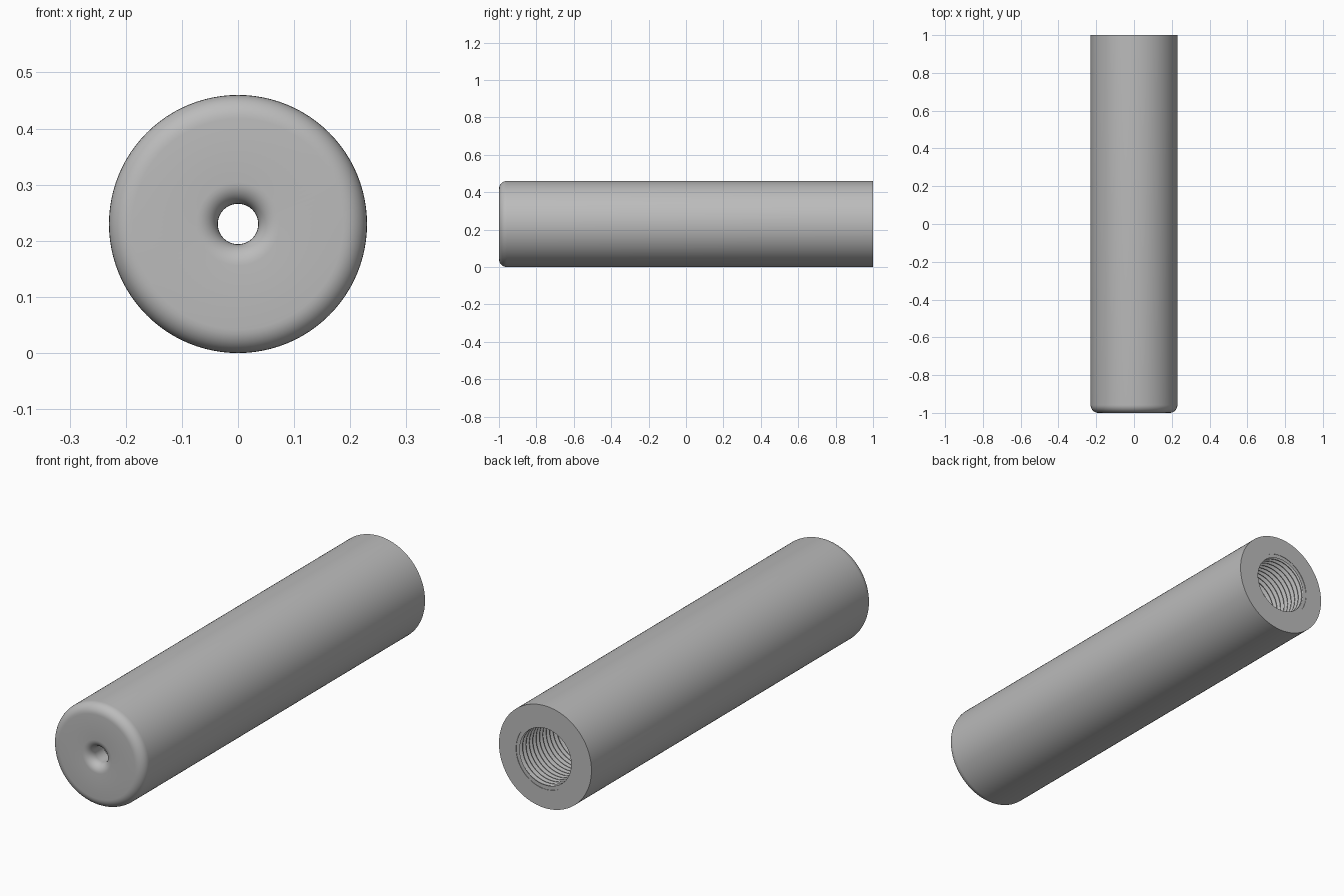
import bpy, bmesh, math

old = bpy.data.objects.get("Cube")
if old:
    bpy.data.objects.remove(old, do_unlink=True)

RADIUS = 0.23            # outer radius, also the height of the axis
PIN = 0.036              # small through hole in the front wall
MINOR, MAJOR = 0.128, 0.145
FRONT, BACK = -1.0, 1.0
THREAD_START = 0.7
SEGMENTS = 96

steel = bpy.data.materials.new("plain grey")
steel.use_nodes = True
GREY = (0.5, 0.5, 0.5, 1)
steel.diffuse_color = GREY
steel.node_tree.nodes["Principled BSDF"].inputs["Base Color"].default_value = GREY


def finish(name, bm, angle):
    """Turn a bmesh into a shaded object."""
    bmesh.ops.remove_doubles(bm, verts=bm.verts, dist=1e-5)
    bmesh.ops.recalc_face_normals(bm, faces=bm.faces)
    mesh = bpy.data.meshes.new(name)
    bm.to_mesh(mesh)
    bm.free()
    mesh.materials.append(steel)
    ob = bpy.data.objects.new(name, mesh)
    ob.location.z = RADIUS
    bpy.context.collection.objects.link(ob)
    bpy.ops.object.select_all(action='DESELECT')
    ob.select_set(True)
    bpy.context.view_layer.objects.active = ob
    bpy.ops.object.shade_smooth_by_angle(angle=math.radians(angle))
    return ob


def arc(r, y, size, start, end, steps=8):
    """Quarter round in the (radius, y) plane, angles in degrees."""
    pts = []
    for i in range(steps + 1):
        a = math.radians(start + (end - start) * i / steps)
        pts.append((r + size * math.cos(a), y + size * math.sin(a)))
    return pts


# Sleeve: one closed section turned about the y axis
edge, mouth = 0.042, 0.038
section = [(RADIUS, BACK)]
section += arc(RADIUS - edge, FRONT + edge, edge, 0, -90)
section += arc(PIN + mouth, FRONT + mouth, mouth, 270, 180)
section += [(PIN, -0.9), (MINOR, -0.9), (MINOR, THREAD_START),
            (MAJOR, THREAD_START), (MAJOR, BACK)]
bm = bmesh.new()
verts = [bm.verts.new((r, y, 0)) for r, y in section]
edges = [bm.edges.new((verts[i - 1], verts[i])) for i in range(len(verts))]
bmesh.ops.spin(bm, geom=verts + edges, cent=(0, 0, 0), axis=(0, 1, 0),
               angle=math.tau, steps=SEGMENTS, use_duplicate=False)
finish("sleeve", bm, 30)

# Internal thread: a helical surface clipped to the threaded length
PITCH = 0.024
tooth = [(0, MAJOR), (0.12, MAJOR), (0.5, MINOR), (0.62, MINOR)]
turns = math.ceil((BACK - THREAD_START) / PITCH) + 1
bm = bmesh.new()
rows = []
for t in range(-1, turns):
    for phase, r in tooth:
        row = []
        for j in range(SEGMENTS + 1):
            a = math.tau * j / SEGMENTS
            y = THREAD_START + PITCH * (t + phase + j / SEGMENTS)
            y = min(max(y, THREAD_START), BACK - 0.002)
            row.append(bm.verts.new((r * math.cos(a), y, r * math.sin(a))))
        rows.append(row)
for low, high in zip(rows, rows[1:]):
    for j in range(SEGMENTS):
        bm.faces.new((low[j], low[j + 1], high[j + 1], high[j]))
bmesh.ops.dissolve_degenerate(bm, dist=1e-6, edges=bm.edges)
thread = finish("internal_thread", bm, 25)
# Point the open thread surface toward the axis
mesh = thread.data
face = max(mesh.polygons, key=lambda p: p.area)
if face.normal.x * face.center.x + face.normal.z * face.center.z > 0:
    mesh.flip_normals()
